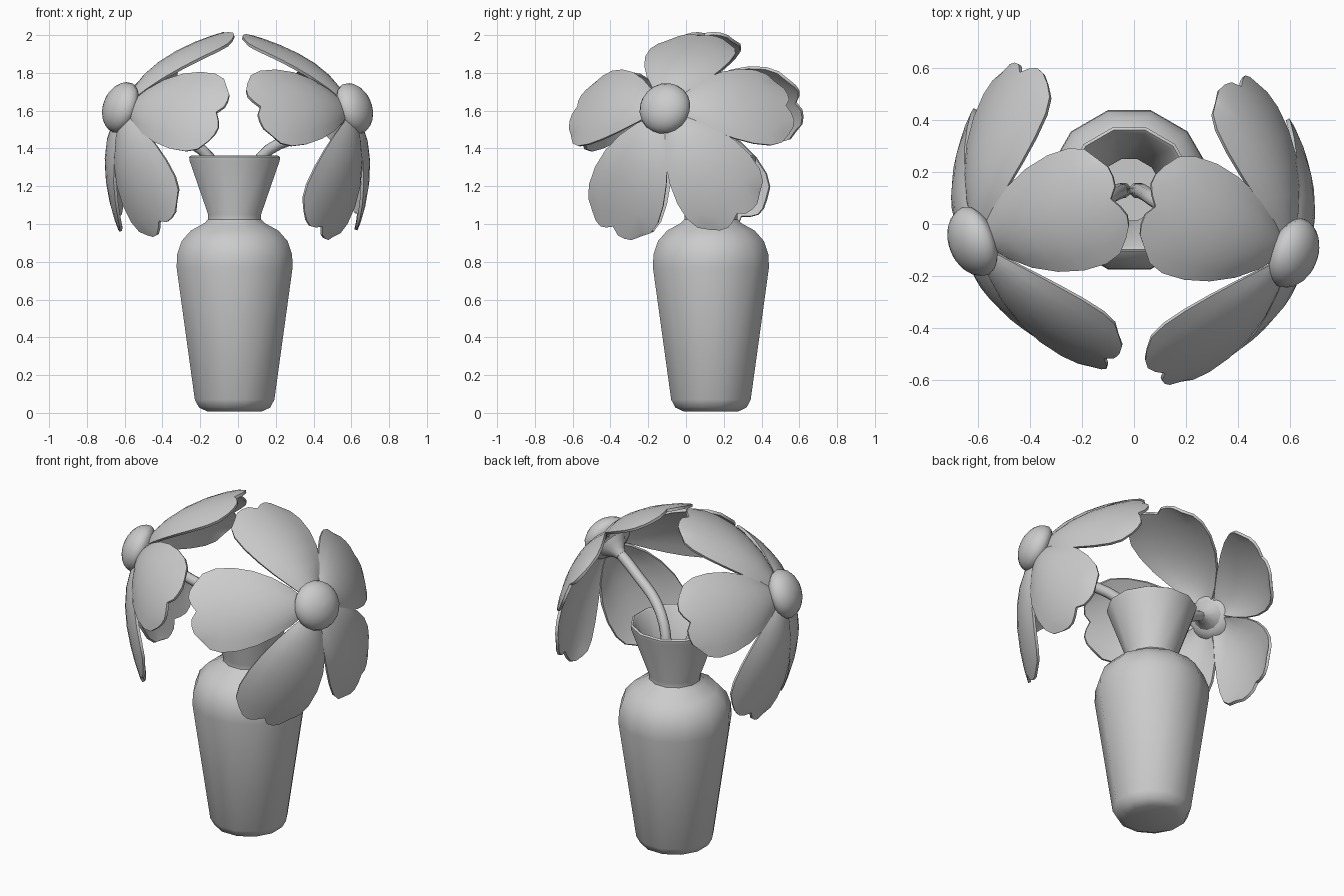
import bpy, math
from mathutils import Vector, Matrix

if "Cube" in bpy.data.objects:
    bpy.data.objects.remove(bpy.data.objects["Cube"])


def make_object(name, verts, faces, angle=40, thickness=0):
    mesh = bpy.data.meshes.new(name)
    mesh.from_pydata(verts, [], faces)
    mesh.update()
    ob = bpy.data.objects.new(name, mesh)
    bpy.context.collection.objects.link(ob)
    bpy.ops.object.select_all(action='DESELECT')
    bpy.context.view_layer.objects.active = ob
    ob.select_set(True)
    if thickness:
        mod = ob.modifiers.new("thickness", 'SOLIDIFY')
        mod.thickness = thickness
        mod.offset = 0
        bpy.ops.object.modifier_apply(modifier=mod.name)
    bpy.ops.object.shade_smooth_by_angle(angle=math.radians(angle))
    return ob


def lathe(name, profile, sides, matrix, angle=40):
    """Spin a (radius, height) profile around local z."""
    verts, faces = [], []
    for r, z in profile:
        for i in range(sides):
            a = 2 * math.pi * (i + 0.5) / sides
            verts.append(matrix @ Vector((r * math.cos(a), r * math.sin(a), z)))
    for j in range(len(profile) - 1):
        for i in range(sides):
            k = (i + 1) % sides
            faces.append((j * sides + i, j * sides + k, (j + 1) * sides + k, (j + 1) * sides + i))
    faces.append(tuple(reversed(range(sides))))
    last = (len(profile) - 1) * sides
    faces.append(tuple(range(last, last + sides)))
    return make_object(name, verts, faces, angle)


# Vase: twelve-sided, hollow, with flared neck
vase_profile = [
    (0.15, 0.008), (0.195, 0.028), (0.218, 0.07), (0.318, 0.77), (0.315, 0.84),
    (0.29, 0.91), (0.24, 0.965), (0.165, 1.005), (0.145, 1.025), (0.145, 1.05),
    (0.247, 1.335), (0.249, 1.355), (0.238, 1.362), (0.225, 1.35),
    (0.122, 1.05), (0.124, 1.01), (0.22, 0.95), (0.285, 0.84), (0.288, 0.77),
    (0.195, 0.08), (0.16, 0.04)]
lathe("vase", vase_profile, 12, Matrix.Translation((-0.018, 0.132, 0)))

# Petal outline: (fraction of length, half width), and ragged tip lengths
ROWS = [(0, .045), (.12, .1), (.28, .16), (.45, .205), (.62, .23),
        (.78, .232), (.9, .21), (1, .16)]
TIP = [.92, .975, 1.0, .99, .96, .995, .99, .965, .9]


def petal(name, frame, spin, droop):
    verts, faces = [], []
    n = len(TIP)
    rot = Matrix.Rotation(spin, 4, 'Z')
    for t, w in ROWS:
        for c, tip in enumerate(TIP):
            s = 2 * c / (n - 1) - 1
            f = t * (1 - (1 - tip) * t ** 3)
            r = 0.07 + 0.545 * f
            h = -0.015 - (0.32 + droop) * f ** 1.85 - 0.065 * s * s * (w / 0.23)
            verts.append(frame @ rot @ Vector((r, s * w, h)))
    for j in range(len(ROWS) - 1):
        for c in range(n - 1):
            a = j * n + c
            faces.append((a, a + n, a + n + 1, a + 1))
    make_object(name, verts, faces, 35, 0.016)


def axes(centre, normal, hint):
    n = Vector(normal).normalized()
    u = Vector(hint)
    u = (u - u.dot(n) * n).normalized()
    return Matrix.Translation(centre) @ Matrix((u, n.cross(u), n)).transposed().to_4x4(), n


def flower(side, centre, normal, dome_normal, hint, path, petals):
    c = Vector(centre)
    frame, n = axes(c, normal, hint)
    dome_frame, _ = axes(c, dome_normal, hint)
    # Five drooping petals, each with a slight turn and droop of its own
    for i, (turn, droop) in enumerate(petals):
        petal(f"{side}_petal_{i + 1}", frame, math.radians(72 * i + turn), droop)
    # Domed flower centre with a small cup behind
    dome = [(0.005, -0.06), (0.05, -0.058), (0.1, -0.045), (0.13, -0.02)]
    dome += [(0.14 * math.cos(a), 0.1 * math.sin(a))
             for a in (math.pi / 2 * k / 6.15 for k in range(7))]
    lathe(f"{side}_flower_centre", dome, 20, dome_frame, 60)
    lathe(f"{side}_flower_cup", [(0.03, -0.13), (0.042, -0.1), (0.07, -0.07), (0.09, -0.045)],
          12, frame)
    # Bent stem
    cu = bpy.data.curves.new(f"{side}_stem", 'CURVE')
    cu.dimensions = '3D'
    cu.bevel_depth = 0.03
    cu.bevel_resolution = 2
    cu.resolution_u = 5
    cu.use_fill_caps = True
    sp = cu.splines.new('BEZIER')
    pts = [Vector(p) for p in path] + [c - 0.26 * n, c - 0.04 * n]
    sp.bezier_points.add(len(pts) - 1)
    for bp, p in zip(sp.bezier_points, pts):
        bp.co = p
        bp.handle_left_type = bp.handle_right_type = 'AUTO'
    ob = bpy.data.objects.new(f"{side}_stem", cu)
    bpy.context.collection.objects.link(ob)


flower("right", (0.605, -0.11, 1.61), (0.849, -0.22, 0.46), (0.88, -0.33, 0.34),
       (-0.278, 0.06, 0.525),
       [(0.01, 0.13, 0.75), (0.04, 0.12, 1.1), (0.12, 0.07, 1.35)],
       [(-5, 0), (0, 0), (4, .06), (2, 0), (-2, -.01)])
flower("left", (-0.61, -0.065, 1.615), (-0.845, -0.27, 0.45), (-0.88, -0.33, 0.34),
       (0.278, 0.03, 0.525),
       [(-0.04, 0.13, 0.75), (-0.07, 0.12, 1.1), (-0.15, 0.08, 1.35)],
       [(5, 0), (5, 0), (5, .02), (4, .05), (0, 0)])
